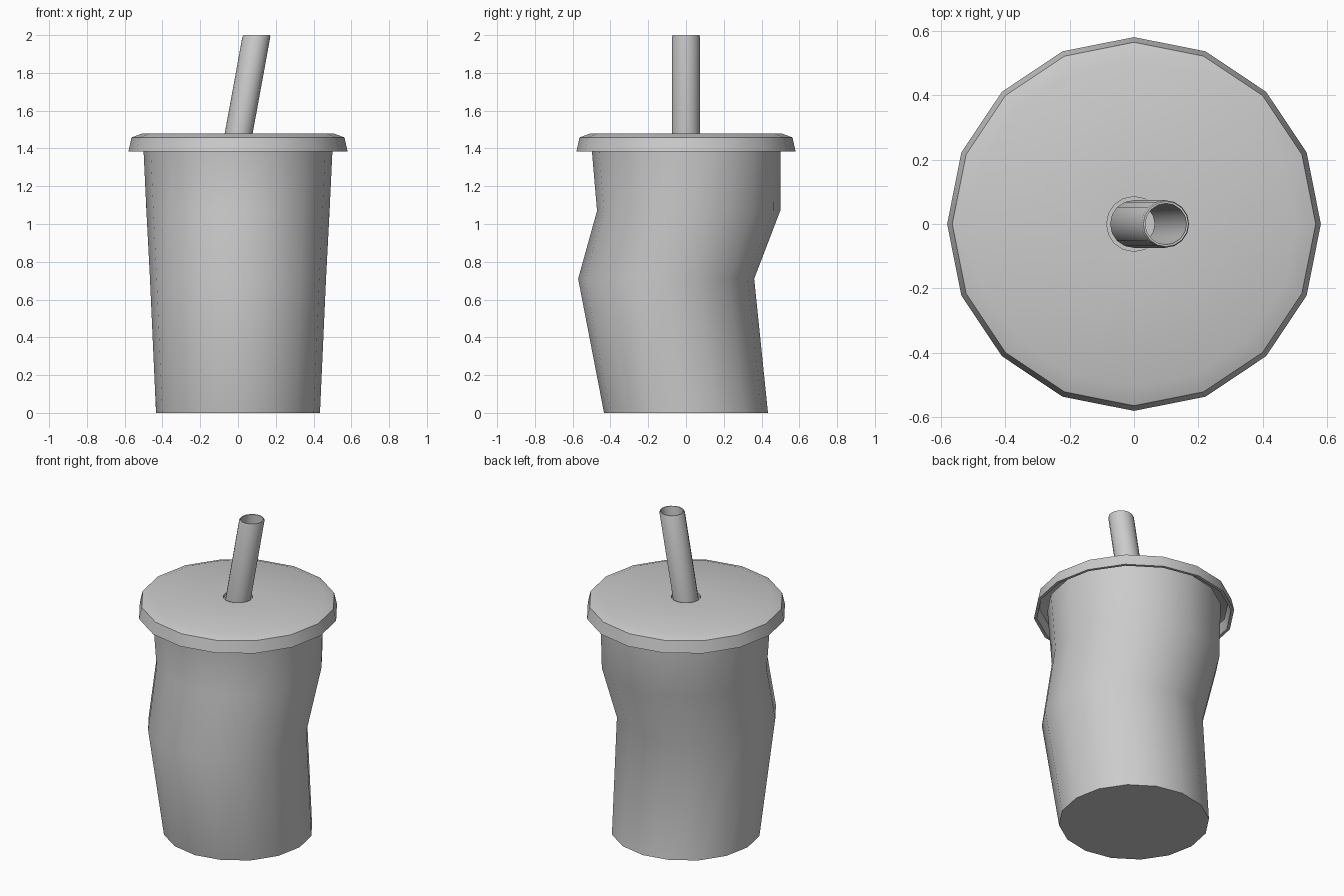
import bpy
from math import cos, sin, tau, radians

if "Cube" in bpy.data.objects:
    bpy.data.objects.remove(bpy.data.objects["Cube"])

SIDES = 16


def lathe(name, rings, cap_first=False, closed=False):
    """Skin a stack of horizontal rings given as (radius, z, x offset, y offset)."""
    verts = [(cx + r * cos(tau * i / SIDES), cy + r * sin(tau * i / SIDES), z)
             for r, z, cx, cy in rings for i in range(SIDES)]
    n = len(rings)
    faces = []
    for k in range(n if closed else n - 1):
        a, b = k * SIDES, (k + 1) % n * SIDES
        for i in range(SIDES):
            j = (i + 1) % SIDES
            faces.append((a + i, a + j, b + j, b + i))
    if cap_first:
        faces.append(tuple(reversed(range(SIDES))))
    mesh = bpy.data.meshes.new(name)
    mesh.from_pydata(verts, [], faces)
    obj = bpy.data.objects.new(name, mesh)
    bpy.context.collection.objects.link(obj)
    bpy.ops.object.select_all(action='DESELECT')
    obj.select_set(True)
    bpy.context.view_layer.objects.active = obj
    bpy.ops.object.shade_smooth_by_angle(angle=radians(30))
    return obj


# Squashed cup: tapered body whose middle rings are pushed sideways
lathe("cup", [(0.434, 0, 0, 0), (0.466, 0.71, 0, -0.105),
              (0.485, 1.07, 0, 0.014), (0.502, 1.43, 0, 0)], cap_first=True)

# Lid: thin shell with a flared rim and a straw hole
lathe("lid", [(r, z, 0, 0) for r, z in (
    (0.58, 1.385), (0.564, 1.458), (0.505, 1.48), (0.085, 1.48),
    (0.085, 1.462), (0.505, 1.462), (0.547, 1.446), (0.562, 1.385))], closed=True)

# Hollow straw: upright inside the cup, bent to the right above the lid
outer = [(0.074, 0.12, 0, 0), (0.074, 1.46, 0, 0),
         (0.074, 1.99, 0.097, 0), (0.07, 2.0, 0.099, 0)]
inner = [(0.064, 2.0, 0.099, 0), (0.064, 1.46, 0, 0), (0.064, 0.12, 0, 0)]
lathe("straw", outer + inner, closed=True)
